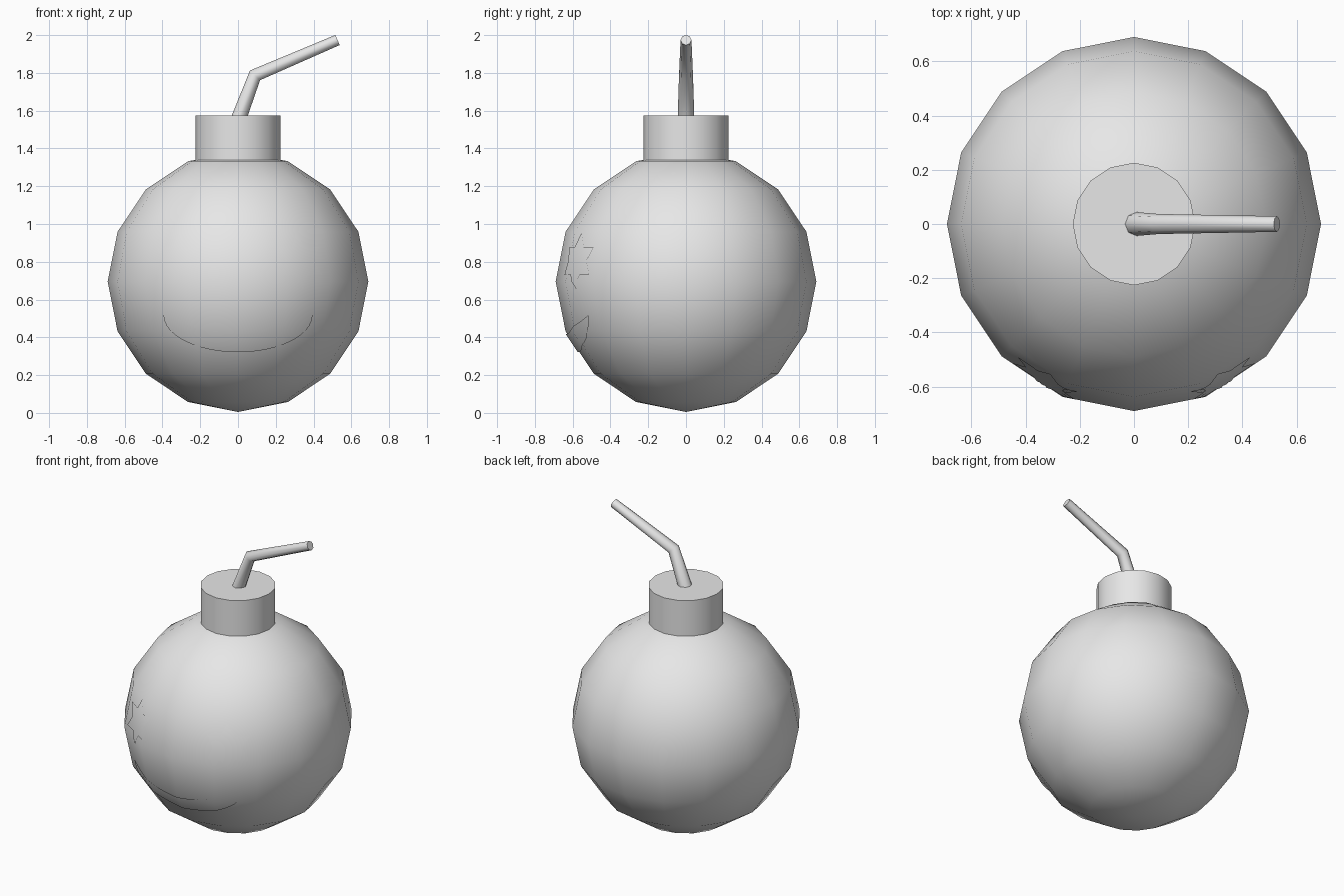
import bpy, bmesh, math
from mathutils import Vector, Matrix
from mathutils.bvhtree import BVHTree

default = bpy.data.objects.get("Cube")
if default:
    bpy.data.objects.remove(default, do_unlink=True)

GREY = (0.8, 0.8, 0.8, 1)
mat = bpy.data.materials.new("plain grey")
mat.use_nodes = True
mat.diffuse_color = GREY
mat.node_tree.nodes["Principled BSDF"].inputs["Base Color"].default_value = GREY

CENTRE = Vector((0, 0, 0.695))
RADIUS = 0.69
SIDES = 16


def finish(name, bm, angle=50):
    """Turn a bmesh into a smooth-shaded object with sharp corners kept."""
    mesh = bpy.data.meshes.new(name)
    bm.to_mesh(mesh)
    mesh.materials.append(mat)
    for p in mesh.polygons:
        p.use_smooth = True
    mesh.set_sharp_from_angle(angle=math.radians(angle))
    obj = bpy.data.objects.new(name, mesh)
    bpy.context.collection.objects.link(obj)
    return obj


# Round body
body = bmesh.new()
bmesh.ops.create_uvsphere(body, u_segments=SIDES, v_segments=SIDES // 2,
                          radius=RADIUS, matrix=Matrix.Translation(CENTRE))
finish("body", body)
surface = BVHTree.FromBMesh(body)

# Neck collar
bm = bmesh.new()
low, high = 1.3, 1.575
bmesh.ops.create_cone(bm, cap_ends=True, segments=SIDES, radius1=0.226, radius2=0.226,
                      depth=high - low,
                      matrix=Matrix.Translation((0, 0, (low + high) / 2)))
finish("neck", bm)

# Bent, tapering fuse: x, z, tilt, depth radius, in-plane radius
FUSE = [(-0.018, 1.5, 20.7, 0.046, 0.042),
        (0.09, 1.787, 43.7, 0.037, 0.037),
        (0.527, 1.974, 66.7, 0.029, 0.029)]
bm = bmesh.new()
rings = []
for x, z, tilt, depth_r, plane_r in FUSE:
    across = Vector((math.cos(math.radians(tilt)), 0, -math.sin(math.radians(tilt))))
    ring = []
    for i in range(8):
        a = math.tau * i / 8
        ring.append(bm.verts.new(Vector((x, 0, z)) + across * plane_r * math.cos(a)
                                 + Vector((0, depth_r * math.sin(a), 0))))
    rings.append(ring)
for a, b in zip(rings, rings[1:]):
    for i in range(8):
        j = (i + 1) % 8
        bm.faces.new((a[i], a[j], b[j], b[i]))
bm.faces.new(rings[0])
bm.faces.new(rings[-1])
bmesh.ops.recalc_face_normals(bm, faces=bm.faces)
finish("fuse", bm)


def lay_on_body(name, bm, lift):
    """Project a flat front-facing sheet onto the body and round its shading."""
    for v in bm.verts:
        hit = surface.ray_cast(Vector((v.co.x, -2, v.co.z)), Vector((0, 1, 0)))[0]
        v.co = hit + (hit - CENTRE).normalized() * lift
    bm.normal_update()
    bmesh.ops.reverse_faces(bm, faces=[f for f in bm.faces if f.normal.y > 0])
    obj = finish(name, bm, 180)
    obj.data.normals_split_custom_set_from_vertices(
        [(v.co - CENTRE).normalized() for v in obj.data.vertices])


# Six-pointed star eyes
for name, side in (("left_eye", 1), ("right_eye", -1)):
    bm = bmesh.new()

    def star_point(u, w):
        return bm.verts.new((side * (0.324 + 0.87 * u - 0.12 * w), 0, 0.803 + w))

    hub = star_point(0, 0)
    rim = []
    for i in range(12):
        r = 0.083 if i % 2 else 0.148
        a = math.tau * i / 12
        rim.append(star_point(r * math.sin(a), r * math.cos(a)))
    for i in range(12):
        bm.faces.new((hub, rim[i], rim[(i + 1) % 12]))
    bmesh.ops.subdivide_edges(bm, edges=bm.edges[:], cuts=3, use_grid_fill=True)
    lay_on_body(name, bm, 0.005)

# Crescent smile
bm = bmesh.new()
COLS, ROWS = 24, 3
grid = []
for i in range(COLS + 1):
    t = math.radians(-88 + 176 * i / COLS)
    top = 0.52 - 0.1 * math.cos(t) ** 2
    bottom = 0.52 - 0.195 * math.cos(t)
    grid.append([bm.verts.new((0.39 * math.sin(t), 0, top + (bottom - top) * k / ROWS))
                 for k in range(ROWS + 1)])
for a, b in zip(grid, grid[1:]):
    for k in range(ROWS):
        bm.faces.new((a[k], b[k], b[k + 1], a[k + 1]))
lay_on_body("mouth", bm, 0.007)
